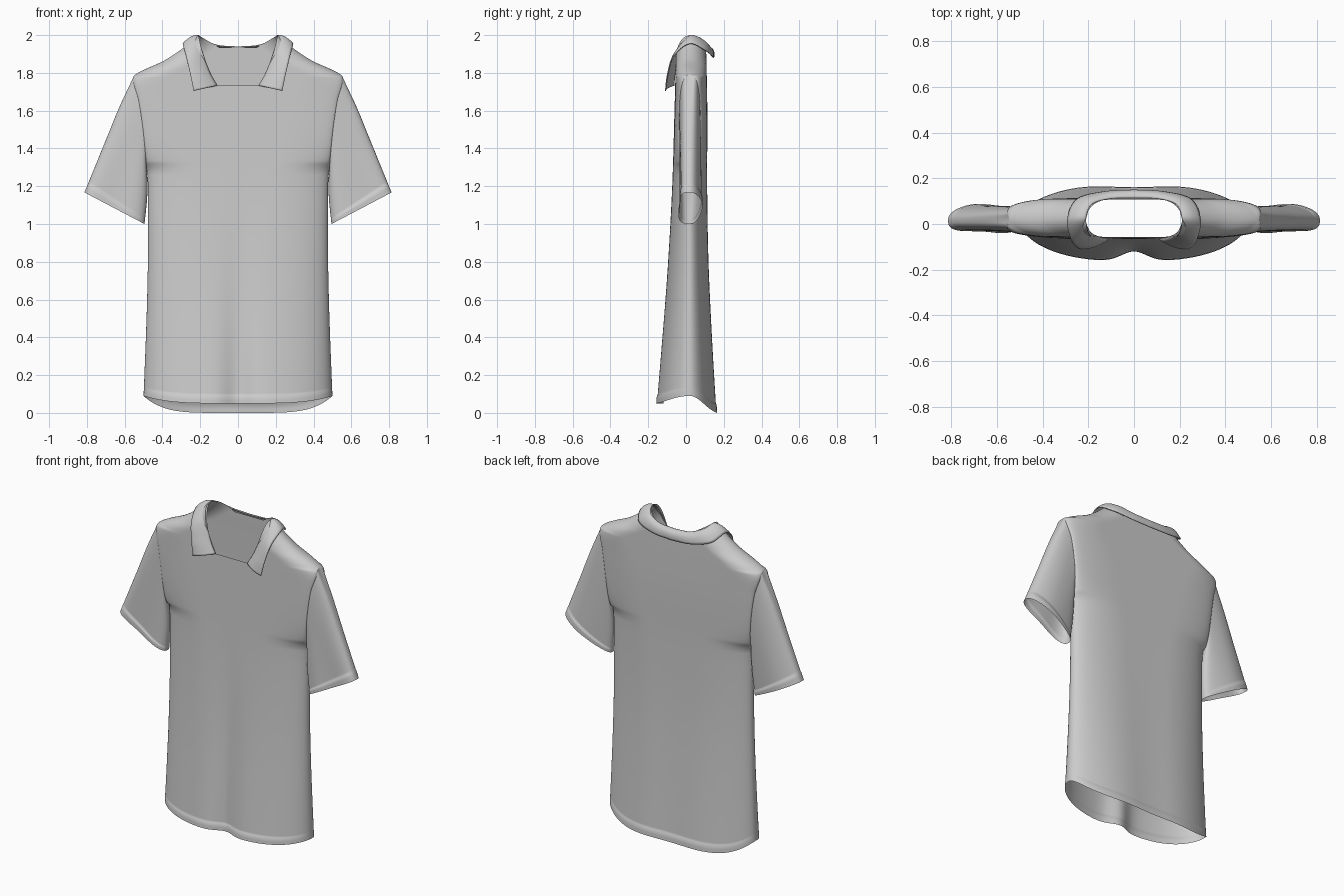
import bpy, bmesh, math

if "Cube" in bpy.data.objects:
    bpy.data.objects.remove(bpy.data.objects["Cube"])


def spline(pts, t):
    """Smooth value through (key, value) pairs."""
    n = len(pts)
    if t <= pts[0][0]:
        return pts[0][1]
    if t >= pts[-1][0]:
        return pts[-1][1]
    i = max(k for k in range(n - 1) if pts[k][0] <= t)

    def slope(k):
        a, b = pts[max(k - 1, 0)], pts[min(k + 1, n - 1)]
        return (b[1] - a[1]) / (b[0] - a[0])
    h = pts[i + 1][0] - pts[i][0]
    u = (t - pts[i][0]) / h
    return ((2*u**3 - 3*u*u + 1) * pts[i][1] + (u**3 - 2*u*u + u) * h * slope(i)
            + (3*u*u - 2*u**3) * pts[i + 1][1] + (u**3 - u*u) * h * slope(i + 1))


def add_grid(bm, rows, skip=lambda r, c: False):
    vs = [[bm.verts.new(p) for p in row] for row in rows]
    for r in range(len(vs) - 1):
        for c in range(len(vs[0]) - 1):
            if not skip(r, c):
                bm.faces.new((vs[r][c], vs[r][c+1], vs[r+1][c+1], vs[r+1][c]))


def finish(bm, name):
    bmesh.ops.delete(bm, geom=[v for v in bm.verts if not v.link_faces], context='VERTS')
    bmesh.ops.remove_doubles(bm, verts=bm.verts, dist=0.0004)
    bmesh.ops.recalc_face_normals(bm, faces=bm.faces)
    me = bpy.data.meshes.new(name)
    bm.to_mesh(me)
    bm.free()
    for p in me.polygons:
        p.use_smooth = True
    ob = bpy.data.objects.new(name, me)
    bpy.context.collection.objects.link(ob)
    return ob


# Outline tables by height
WIDTH = [(0, .50), (.4, .487), (.8, .477), (1.2, .477), (1.3, .484), (1.5, .503), (1.65, .525),
         (1.78, .553), (1.815, .50), (1.86, .40), (1.9, .335), (1.94, .28), (2, .21)]
FRONT = [(0, -.156), (.4, -.125), (.8, -.095), (1.2, -.073), (1.6, -.061), (2, -.05)]
BACK = [(0, .157), (.4, .135), (.8, .118), (1.2, .112), (1.6, .113), (2, .105)]
ROUND = [(0, .4), (.8, .34), (1.3, .3), (1.7, .24), (1.85, .17), (2, .16)]
NECK_F = [(1.73, .11), (1.8, .145), (1.9, .185), (2, .21)]
NECK_B = [(1.935, .1), (1.97, .16), (2, .21)]
YC, ARM_Z, ARM_H, ARM_D, POW = .02, 1.545, .245, .056, 2.6


def arm_depth(z):
    q = abs((z - ARM_Z) / ARM_H)
    return ARM_D * (1 - q**POW)**(1 / POW) if q < 1 else 0


def surface_y(x, z, front):
    w = spline(WIDTH, z)
    d = min(max((w - abs(x)) / spline(ROUND, z), 0), 1)
    s = math.sqrt(max(0, 1 - (1 - d)**2))
    depth = spline(FRONT if front else BACK, z) - YC
    e = min(arm_depth(z), abs(depth)) * (-1 if front else 1)
    y = YC + e + (depth - e) * s
    fade = max(0, 1 - z / 1.3)**1.5
    if front:                                   # soft drape folds
        y += fade * s * .04 * math.exp(-(x / .075)**2)
    else:
        y += fade * s * .004 * (1 - math.cos(x * 12))
    if z < .046:                                # turned hem
        y += (-.004 if front else .004) * s
    return y


# Body: front and back panels with open armholes and neck
def span(a, b, n):
    return [a + (b - a) * k / n for k in range(n)]


INNER, OUTER = 8, 26
bm = bmesh.new()
for front in (True, False):
    top = 1.73 if front else 1.935
    neck = NECK_F if front else NECK_B
    zs = ([0, .02, .045, .05] + span(.06, 1.3, 30) + span(1.3, 1.73, 24) + span(1.73, 1.79, 10)
          + span(1.79, 1.935, 14) + span(1.935, 2, 10) + [2])
    rows = []
    for z in zs:
        w, n = spline(WIDTH, z), spline(neck, z)
        half = [n * k / INNER for k in range(INNER)]
        half += [n + (w - n) * math.sin(k / OUTER * math.pi / 2) for k in range(OUTER + 1)]
        row = []
        for x in [-h for h in half[:0:-1]] + half:
            t = abs(x) / w
            hem = .05 + .04 * t**4 if front else .09 * t**5
            row.append((x, surface_y(x, z, front), z + hem * max(0, 1 - z / .5)))
        rows.append(row)
    mid = INNER + OUTER
    add_grid(bm, rows, lambda r, c: zs[r] > top - 1e-4 and mid - INNER <= c < mid + INNER)
finish(bm, "shirt_body")

# Sleeves: rings from armhole to cuff
TOP_X = [(0, .55), (.3, .627), (.6, .71), (1, .813)]
TOP_Z = [(0, 1.79), (.3, 1.625), (.6, 1.42), (1, 1.167)]
LOW_X = [(0, .484), (.3, .479), (.6, .482), (1, .495)]
LOW_Z = [(0, 1.30), (.3, 1.215), (.6, 1.125), (1, 1.0)]
vs_ = span(0, .9, 24) + [.9, .925, .93, .96, 1]
for sign, name in ((1, "sleeve_left"), (-1, "sleeve_right")):
    bm = bmesh.new()
    rows = []
    for v in vs_:
        tx, tz, lx, lz = (spline(t, v) for t in (TOP_X, TOP_Z, LOW_X, LOW_Z))
        row = []
        for k in range(65):
            a = 2 * math.pi * k / 64
            c, s = math.cos(a), math.sin(a)
            ca = math.copysign(abs(c)**(2 / POW), c)
            sa = math.copysign(abs(s)**(2 / POW), s)
            x, z = (tx + lx) / 2 + (tx - lx) / 2 * ca, (tz + lz) / 2 + (tz - lz) / 2 * ca
            if v < 1:
                line = .517 + .033 * ca
                x += (spline(WIDTH, ARM_Z + ARM_H * ca) - line) * (1 - v)**3
            depth = ARM_D + (.004 if v > .926 else 0)
            y = YC + depth * sa + .008 * v * math.sin(3 * ca + 1)
            row.append((sign * x, y, z))
        rows.append(row)
    add_grid(bm, rows)
    finish(bm, name)

# Collar: fold line around the neck, flap falling outward
FOLD = [(.11, -.064, 1.733), (.15, -.057, 1.805), (.19, -.035, 1.915), (.21, .02, 1.995),
        (.185, .085, 1.975), (.105, .11, 1.945), (0, .113, 1.937)]
EDGE = [(.235, -.108, 1.705), (.252, -.098, 1.79), (.275, -.066, 1.89), (.29, .02, 1.955),
        (.25, .108, 1.915), (.13, .14, 1.887), (0, .146, 1.88)]


def along(pts, t):
    return [spline([(i, p[k]) for i, p in enumerate(pts)], t) for k in range(3)]


rows = []
for i in range(49):
    t = i / 8
    f, e = along(FOLD, t), along(EDGE, t)
    row = []
    for j in range(9):
        u = j / 8
        p = [a + (b - a) * u for a, b in zip(f, e)]
        bulge = 4 * u * (1 - u) * .013
        side = min(t / 3, 1)
        row.append((p[0], p[1] + bulge * (side - 1 if t < 3 else (t - 3) / 3),
                    p[2] + bulge * side))
    rows.append(row)
rows += [[(-x, y, z) for x, y, z in r] for r in rows[-2::-1]]
bm = bmesh.new()
add_grid(bm, rows)
collar = finish(bm, "collar")
mod = collar.modifiers.new("thickness", 'SOLIDIFY')
mod.thickness, mod.offset = .006, 0

# Neck insert below the collar opening
rows = []
for i in range(9):
    z = 1.61 + .123 * i / 8
    w = .05 + .062 * (i / 8)**.9
    rows.append([(w * k / 8, surface_y(w * k / 8, z, True) - .004, z) for k in range(-8, 9)])
bm = bmesh.new()
add_grid(bm, rows)
finish(bm, "neck_insert")
